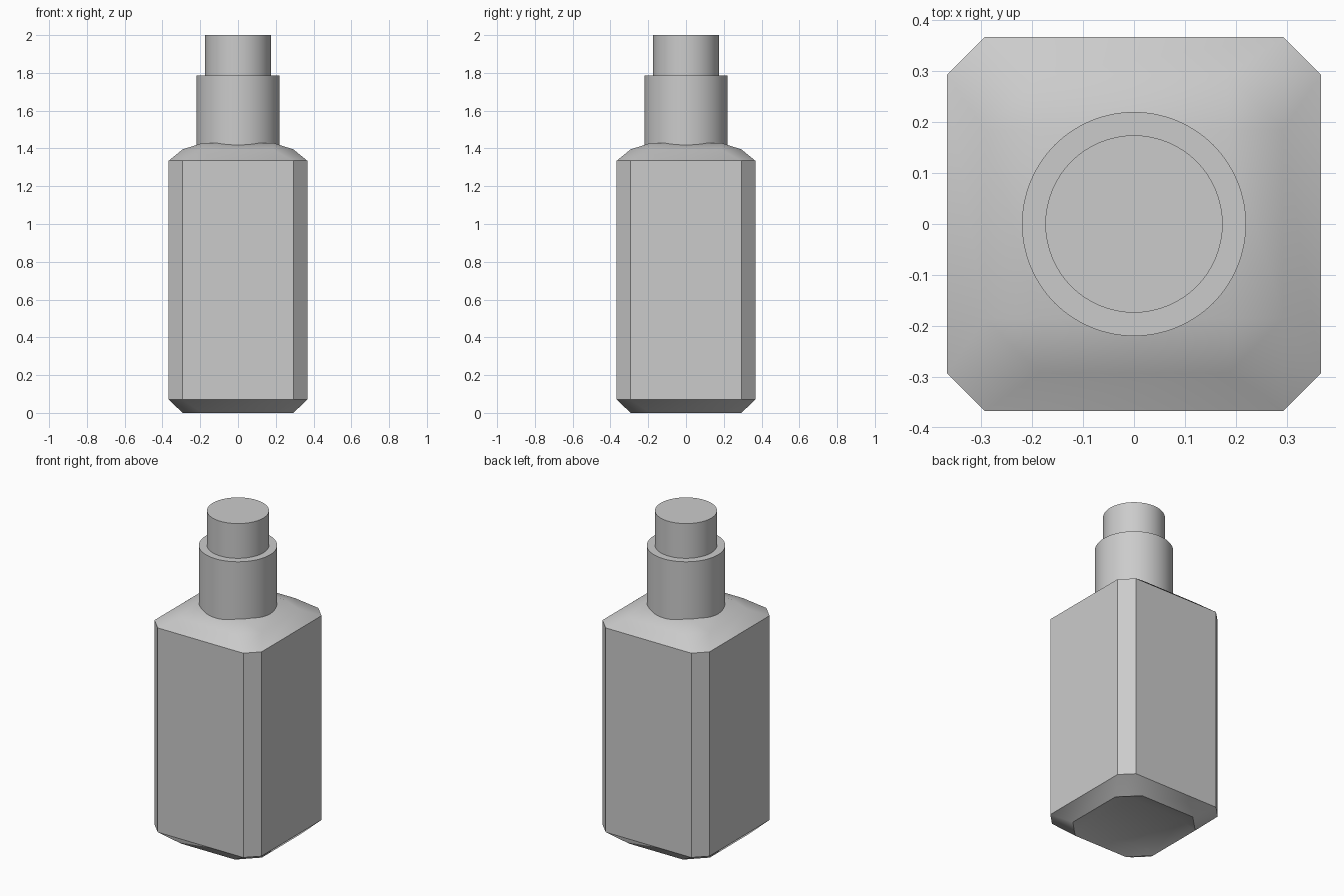
import bpy, bmesh, math

old = bpy.data.objects.get("Cube")
if old:
    bpy.data.objects.remove(old, do_unlink=True)

grey = bpy.data.materials.new("plain grey")
grey.use_nodes = True
COLOUR = (0.6, 0.6, 0.6, 1)
grey.diffuse_color = COLOUR
grey.node_tree.nodes["Principled BSDF"].inputs["Base Color"].default_value = COLOUR


def finish(name, bm):
    """Turn a bmesh into a smooth-shaded object with sharp edges kept."""
    bmesh.ops.remove_doubles(bm, verts=bm.verts, dist=0.0005)
    bmesh.ops.recalc_face_normals(bm, faces=bm.faces)
    mesh = bpy.data.meshes.new(name)
    bm.to_mesh(mesh)
    bm.free()
    obj = bpy.data.objects.new(name, mesh)
    bpy.context.collection.objects.link(obj)
    mesh.materials.append(grey)
    bpy.ops.object.select_all(action='DESELECT')
    obj.select_set(True)
    bpy.context.view_layer.objects.active = obj
    bpy.ops.object.shade_smooth_by_angle(angle=math.radians(30))
    return obj


def loft(name, rings):
    """Skin a stack of equal-length rings of points and cap both ends."""
    bm = bmesh.new()
    loops = [[bm.verts.new(p) for p in ring] for ring in rings]
    n = len(loops[0])
    for low, high in zip(loops, loops[1:]):
        for i in range(n):
            j = (i + 1) % n
            bm.faces.new((low[i], low[j], high[j], high[i]))
    bm.faces.new(loops[0][::-1])
    bm.faces.new(loops[-1])
    return finish(name, bm)


def octagon(half, flat, z):
    """Square of given half width whose corners are cut back to +-flat."""
    signs = ((1, 1), (-1, 1), (-1, -1), (1, -1))
    ring = []
    for k, (sx, sy) in enumerate(signs):
        pair = [(sx * half, sy * flat, z), (sx * flat, sy * half, z)]
        ring += pair if k % 2 == 0 else pair[::-1]
    return ring


def circle(radius, z, sides=64):
    return [(radius * math.cos(math.tau * i / sides),
             radius * math.sin(math.tau * i / sides), z) for i in range(sides)]


# Bottle body: recessed base, chamfered walls and two-step shoulder
WIDE, MID, INNER = 0.367, 0.293, 0.185
loft("bottle_body", [
    octagon(INNER, INNER, 0.035),
    octagon(MID, INNER, 0.0),
    octagon(WIDE, MID, 0.07),
    octagon(WIDE, MID, 1.335),
    octagon(MID, INNER, 1.395),
    octagon(INNER, INNER, 1.43),
])

# Collar and narrower top button
loft("collar", [circle(0.22, 1.405), circle(0.22, 1.785)])
loft("top_button", [circle(0.174, 1.78), circle(0.174, 2.0)])
